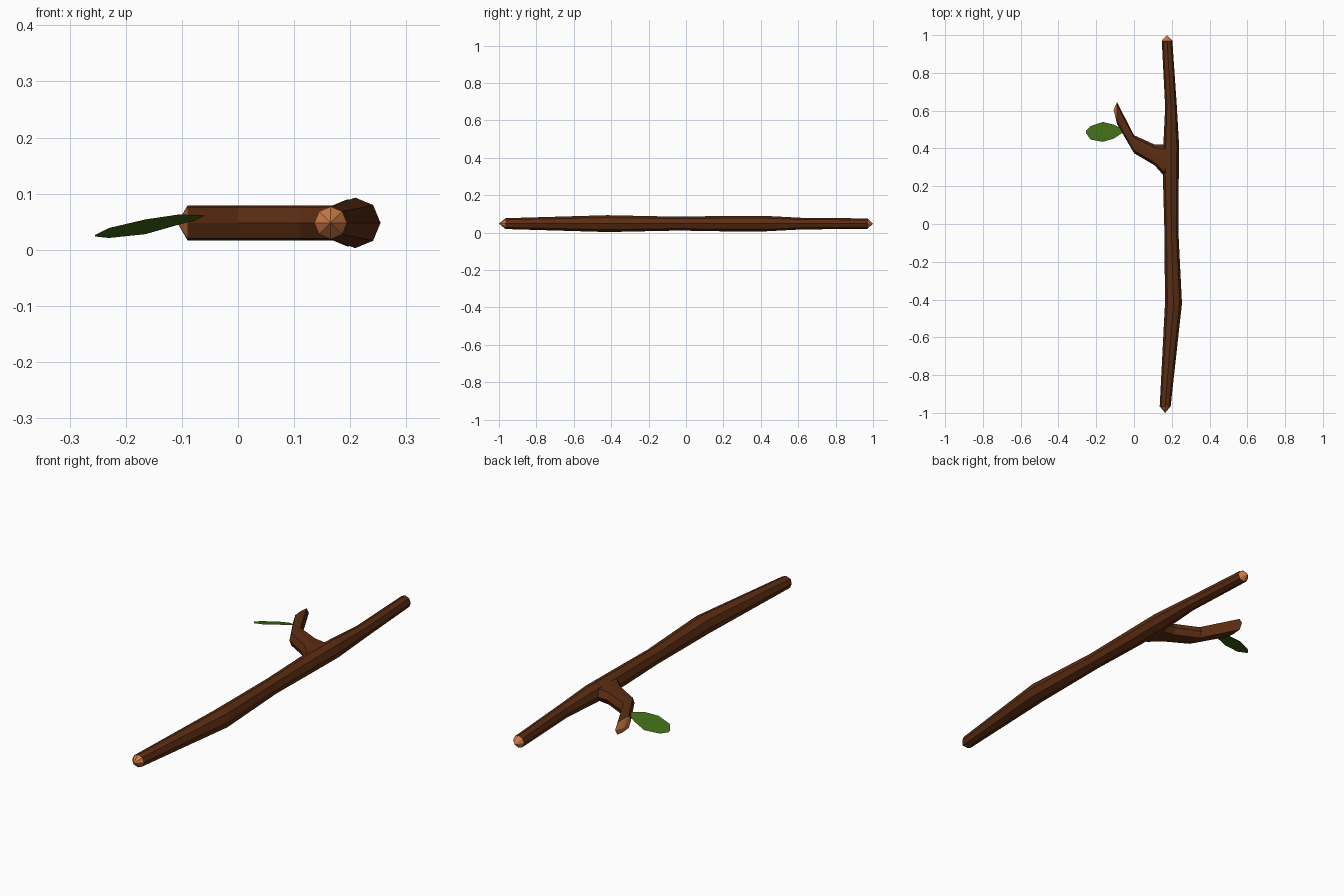
import bpy, bmesh, math
from mathutils import Vector

if "Cube" in bpy.data.objects:
    bpy.data.objects.remove(bpy.data.objects["Cube"])


def material(name, rgb):
    m = bpy.data.materials.new(name)
    m.diffuse_color = (*rgb, 1)
    m.use_nodes = True
    m.node_tree.nodes["Principled BSDF"].inputs["Base Color"].default_value = m.diffuse_color
    return m


bark = material("brown bark", (0.105, 0.026, 0.006))
wood = material("cut wood", (0.60, 0.19, 0.06))
green = material("leaf green", (0.05, 0.14, 0.008))


def finish(name, bm, mats):
    bmesh.ops.recalc_face_normals(bm, faces=bm.faces)
    me = bpy.data.meshes.new(name)
    bm.to_mesh(me)
    bm.free()
    for m in mats:
        me.materials.append(m)
    ob = bpy.data.objects.new(name, me)
    bpy.context.collection.objects.link(ob)
    return ob


def loft(name, rings, tips):
    """Skin equal rings of points; close each end with a cut-wood cone (or a plain cap)."""
    bm = bmesh.new()
    loops = [[bm.verts.new(p) for p in r] for r in rings]
    n = len(loops[0])
    for a, b in zip(loops, loops[1:]):
        for i in range(n):
            j = (i + 1) % n
            bm.faces.new((a[i], a[j], b[j], b[i]))
    for loop, tip in zip((loops[0], loops[-1]), tips):
        if tip is None:
            bm.faces.new(loop)
            continue
        t = bm.verts.new(tip)
        for i in range(n):
            bm.faces.new((loop[i], loop[(i + 1) % n], t)).material_index = 1
    return finish(name, bm, [bark, wood])


Z = 0.048

# Main stick: octagonal rings along y as (y, x, radius)
stick = [(-0.965, 0.165, 0.029), (-0.42, 0.209, 0.045), (-0.04, 0.198, 0.037),
         (0.25, 0.195, 0.042), (0.41, 0.197, 0.042), (0.62, 0.196, 0.031),
         (0.97, 0.175, 0.028)]
rings = [[(x + r * math.cos(k * math.pi / 4), y, Z + r * math.sin(k * math.pi / 4))
          for k in range(8)] for y, x, r in stick]
loft("main_stick", rings, [(0.165, -1, Z), (0.175, 1, Z)])

# Side twig: flattened octagons in planes of constant x, as (x, y low, y high)
twig = [(0.185, 0.25, 0.42), (0.158, 0.255, 0.42), (0.11, 0.31, 0.42),
        (0.0, 0.375, 0.47), (-0.09, 0.53, 0.645)]
section = [(1, 0), (0.72, 0.9), (0, 1), (-0.72, 0.9),
           (-1, 0), (-0.72, -0.9), (0, -1), (0.72, -0.9)]
rings = [[(x, (lo + hi) / 2 + u * (hi - lo) / 2, Z + v * 0.031) for u, v in section]
         for x, lo, hi in twig]
loft("side_twig", rings, [None, (-0.108, 0.605, Z)])

# Leaf: thin tilted sheet as (x, y low, y high, z), front edge higher
leaf = [(-0.06, 0.483, 0.502, 0.059), (-0.105, 0.453, 0.525, 0.054),
        (-0.165, 0.435, 0.54, 0.041), (-0.23, 0.447, 0.518, 0.030),
        (-0.255, 0.482, 0.492, 0.025)]
bm = bmesh.new()
rows = []
for x, lo, hi, z in leaf:
    rows.append([bm.verts.new((x, y, z - 0.25 * (y - (lo + hi) / 2))) for y in (lo, hi)])
for a, b in zip(rows, rows[1:]):
    bm.faces.new((a[0], a[1], b[1], b[0]))
bmesh.ops.solidify(bm, geom=bm.faces[:], thickness=0.002)
finish("leaf", bm, [green])
